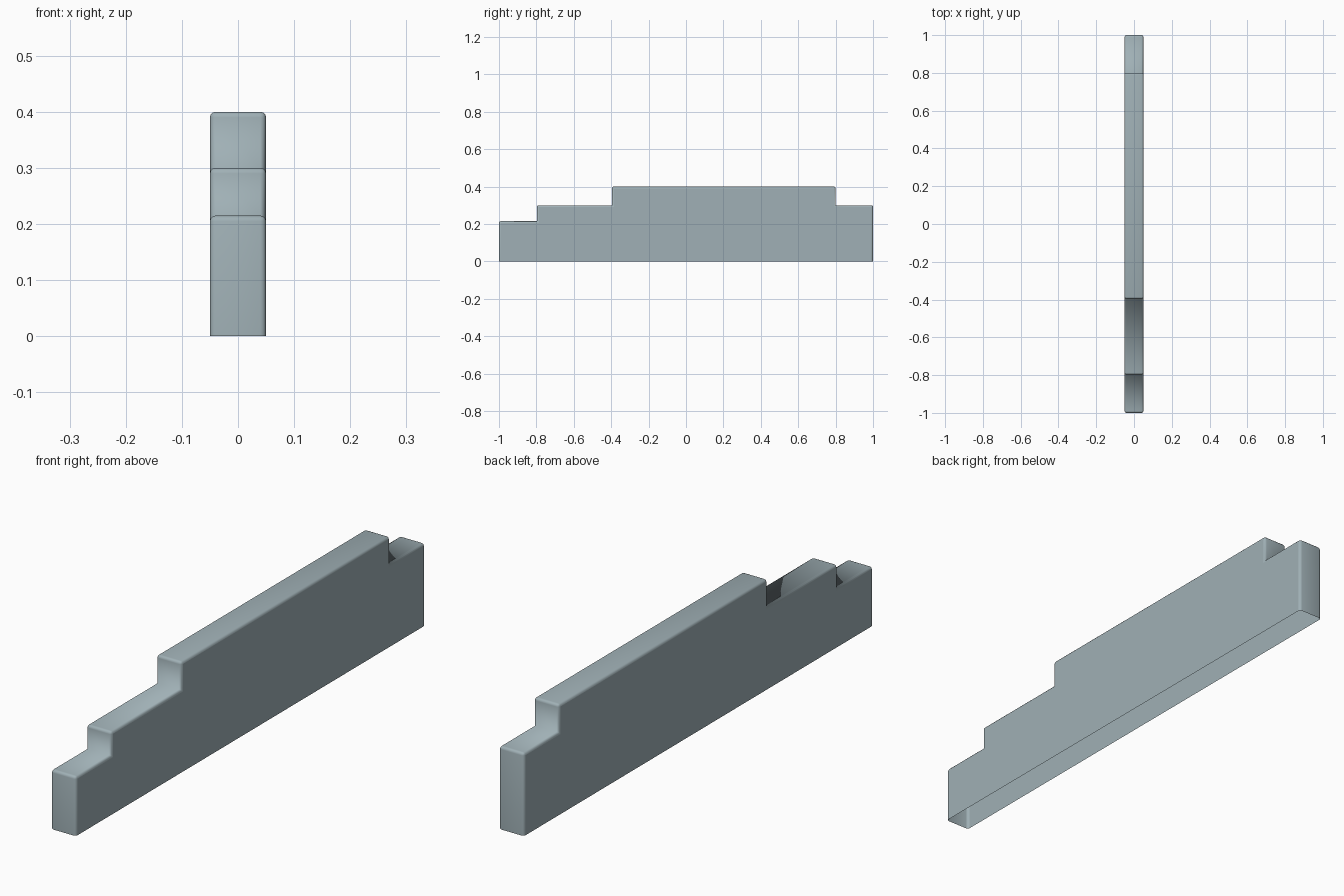
import bpy, bmesh

if "Cube" in bpy.data.objects:
    bpy.data.objects.remove(bpy.data.objects["Cube"])

HALF_W = 0.05
# stepped side profile (y, z)
PROFILE = [(-1, 0), (1, 0), (1, 0.3), (0.8, 0.3), (0.8, 0.4), (-0.396, 0.4),
           (-0.396, 0.3), (-0.797, 0.3), (-0.797, 0.215), (-1, 0.215)]

# extrude the profile across the wall thickness
bm = bmesh.new()
face = bm.faces.new([bm.verts.new((-HALF_W, y, z)) for y, z in PROFILE])
ext = bmesh.ops.extrude_face_region(bm, geom=[face], use_keep_orig=True)
bmesh.ops.translate(bm, vec=(2 * HALF_W, 0, 0),
                    verts=[v for v in ext["geom"] if isinstance(v, bmesh.types.BMVert)])
bmesh.ops.recalc_face_normals(bm, faces=bm.faces)
bm.normal_update()

# round the convex edges above the ground
edges = [e for e in bm.edges
         if max(v.co.z for v in e.verts) > 1e-4 and e.is_convex]
bmesh.ops.bevel(bm, geom=edges, offset=0.01, offset_type='OFFSET',
                segments=3, profile=0.5, affect='EDGES', clamp_overlap=True)
bm.normal_update()

# open underside
bottom = [f for f in bm.faces if all(v.co.z < 1e-4 for v in f.verts)]
bmesh.ops.delete(bm, geom=bottom, context='FACES')

# smooth shading everywhere except the two large flat sides
for f in bm.faces:
    f.smooth = abs(f.normal.x) < 0.999
mesh = bpy.data.meshes.new("stepped_wall")
bm.to_mesh(mesh)
bm.free()
wall = bpy.data.objects.new("stepped_wall", mesh)
bpy.context.collection.objects.link(wall)

# blue-grey paint
paint = bpy.data.materials.new("blue_grey")
paint.diffuse_color = (0.35, 0.435, 0.465, 1)
paint.use_nodes = True
paint.node_tree.nodes["Principled BSDF"].inputs["Base Color"].default_value = paint.diffuse_color
mesh.materials.append(paint)
